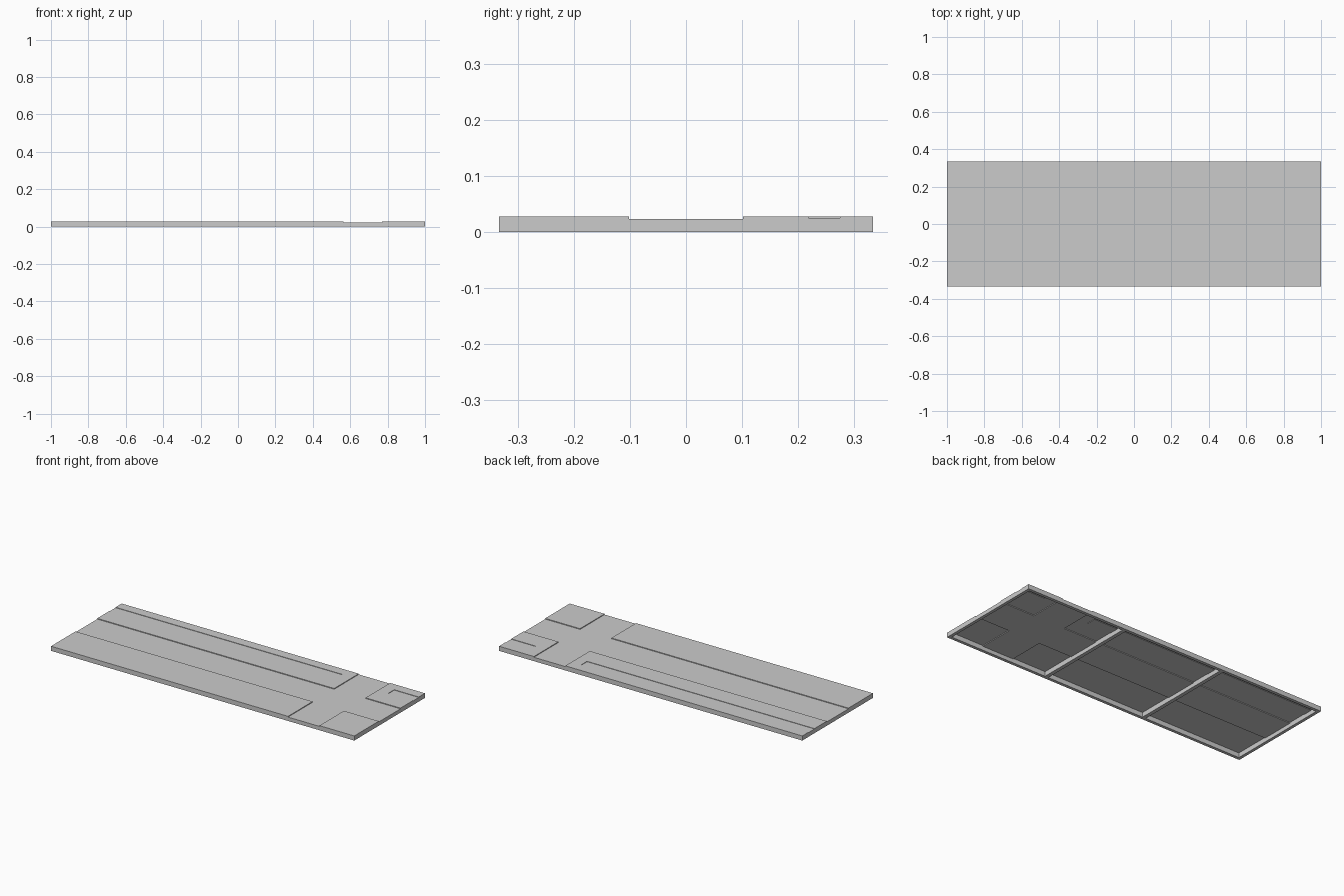
import bpy, bmesh
from math import radians

if "Cube" in bpy.data.objects:
    bpy.data.objects.remove(bpy.data.objects["Cube"])

# Main dimensions
HX, HY = 1.0, 0.333
TOP, LANE, ROAD = 0.0275, 0.025, 0.023
WALL, RIB = 0.018, 0.011          # rim width, rib half width
RIBS = (-1 / 3, 1 / 3)

# Cut positions shared by the top surface and the underside
XS = sorted([-HX, -HX + WALL, 0.5, 0.563, 0.77, 0.838, HX - WALL, HX]
            + [r + s for r in RIBS for s in (-RIB, RIB)])
YS = [-HY, -HY + WALL, -0.102, 0.102, 0.218, 0.275, HY - WALL, HY]

parts = {n: bmesh.new() for n in
         ("road", "pavement", "sunken_path", "outer_skirt", "underframe")}


def quad(part, pts):
    bm = parts[part]
    bm.faces.new([bm.verts.new(p) for p in pts])


def inside(x, y):
    return abs(x) < HX and abs(y) < HY


def height(x, y):
    """Top level: crossing roads, a shallow path, pavement elsewhere."""
    if not inside(x, y):
        return 0.0
    if abs(y) < 0.102 or 0.563 < x < 0.77:
        return ROAD
    if 0.218 < y < 0.275 and (x < 0.5 or x > 0.838):
        return LANE
    return TOP


def solid(x, y):
    """True where the rim or a cross rib closes the underside."""
    return (abs(x) > HX - WALL or abs(y) > HY - WALL
            or any(abs(x - r) < RIB for r in RIBS))


def step(a, b, make):
    """Vertical faces between two neighbouring cell centres."""
    ha, hb = height(*a), height(*b)
    if ha != hb:
        part = "pavement" if inside(*a) and inside(*b) else "outer_skirt"
        quad(part, make(hb, ha))
    if inside(*a) and inside(*b) and solid(*a) != solid(*b):
        quad("underframe", make(0, hb) if solid(*a) else make(ha, 0))


def centres(v):
    return [v[0] - 1] + [(a + b) / 2 for a, b in zip(v, v[1:])] + [v[-1] + 1]


CX, CY = centres(XS), centres(YS)

# Horizontal faces: top levels and the underside of rim and ribs
for x0, x1 in zip(XS, XS[1:]):
    for y0, y1 in zip(YS, YS[1:]):
        c = ((x0 + x1) / 2, (y0 + y1) / 2)
        h = height(*c)
        part = {ROAD: "road", LANE: "sunken_path", TOP: "pavement"}[h]
        quad(part, [(x0, y0, h), (x1, y0, h), (x1, y1, h), (x0, y1, h)])
        if solid(*c):
            quad("underframe", [(x0, y1, 0), (x1, y1, 0), (x1, y0, 0), (x0, y0, 0)])

# Vertical faces: kerbs, outer skirt and inner frame walls
for i, x in enumerate(XS):
    for j, (y0, y1) in enumerate(zip(YS, YS[1:])):
        step((CX[i], CY[j + 1]), (CX[i + 1], CY[j + 1]),
             lambda lo, hi: [(x, y0, lo), (x, y1, lo), (x, y1, hi), (x, y0, hi)])
for j, y in enumerate(YS):
    for i, (x0, x1) in enumerate(zip(XS, XS[1:])):
        step((CX[i + 1], CY[j]), (CX[i + 1], CY[j + 1]),
             lambda lo, hi: [(x1, y, lo), (x0, y, lo), (x0, y, hi), (x1, y, hi)])

# Weld, merge flat regions and create the objects
for name, bm in parts.items():
    bmesh.ops.remove_doubles(bm, verts=bm.verts[:], dist=1e-5)
    bmesh.ops.dissolve_limit(bm, angle_limit=radians(1), verts=bm.verts[:],
                             edges=bm.edges[:], use_dissolve_boundaries=False)
    mesh = bpy.data.meshes.new(name)
    bm.to_mesh(mesh)
    bm.free()
    bpy.context.collection.objects.link(bpy.data.objects.new(name, mesh))
